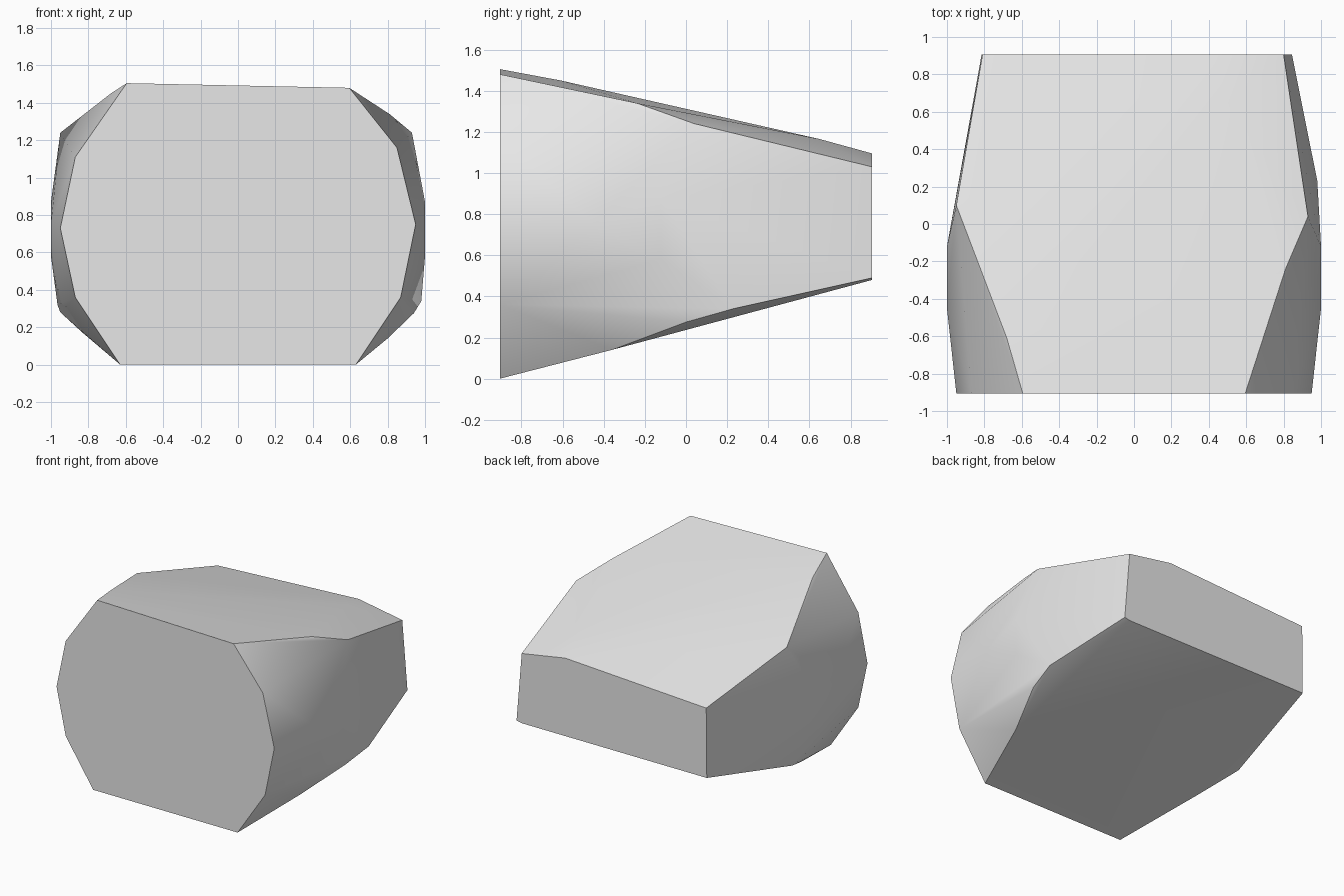
import bpy
import bmesh
import math

default_cube = bpy.data.objects.get("Cube")
if default_cube:
    bpy.data.objects.remove(default_cube, do_unlink=True)

HALF_DEPTH = 0.905


def make_material(name, colour):
    material = bpy.data.materials.new(name)
    material.use_nodes = True
    material.diffuse_color = colour
    for node in material.node_tree.nodes:
        if node.type == 'BSDF_PRINCIPLED':
            node.inputs["Base Color"].default_value = colour
    return material


def hull_object(name, points, material, smooth_angle):
    """Wrap a convex skin round the points and merge its coplanar faces."""
    mesh = bpy.data.meshes.new(name)
    bm = bmesh.new()
    for point in points:
        bm.verts.new(point)
    result = bmesh.ops.convex_hull(bm, input=bm.verts[:])
    unused = {v for v in result["geom_interior"] + result["geom_unused"]
              if isinstance(v, bmesh.types.BMVert)}
    bmesh.ops.delete(bm, geom=list(unused), context='VERTS')
    bmesh.ops.dissolve_limit(bm, angle_limit=math.radians(1),
                             verts=bm.verts[:], edges=bm.edges[:])
    bmesh.ops.recalc_face_normals(bm, faces=bm.faces[:])
    bm.to_mesh(mesh)
    bm.free()
    mesh.materials.append(material)
    obj = bpy.data.objects.new(name, mesh)
    bpy.context.collection.objects.link(obj)
    bpy.ops.object.select_all(action='DESELECT')
    obj.select_set(True)
    bpy.context.view_layer.objects.active = obj
    bpy.ops.object.shade_smooth_by_angle(angle=math.radians(smooth_angle))
    return obj


# Flat end profiles, as x and z pairs
front_profile = [
    (-.63, 0), (.63, 0), (.87, .36), (.95, .75), (.85, 1.16),
    (.595, 1.48), (-.595, 1.505), (-.87, 1.11), (-.95, .73), (-.87, .36),
]
back_profile = [
    (-.815, .48), (.8, .48), (.845, .49), (.8, 1.03), (.42, 1.095), (-.81, 1.03),
]

# Bulging corners between the two ends
upper_corners = [
    (.81, -.24, 1.34), (.93, .04, 1.24), (.5, .65, 1.165),
    (-.68, -.61, 1.45), (-.95, .1, 1.24),
]
lower_corners = [
    (.8, -.36, .14), (.94, 0, .275), (.98, .23, .34),
    (-.83, -.26, .17), (-.95, .03, .28), (-.965, 0, .32),
]
# Widest points, mirrored on both sides
side_bulge = [(side, y, z) for side in (-1, 1)
              for y, z in ((-.12, .87), (-.12, .58), (-.45, .75))]

points = [(x, -HALF_DEPTH, z) for x, z in front_profile]
points += [(x, HALF_DEPTH, z) for x, z in back_profile]
points += upper_corners + lower_corners + side_bulge

light_grey = make_material("light grey", (.8, .8, .8, 1))
hull_object("tapered_block", points, light_grey, 30)
